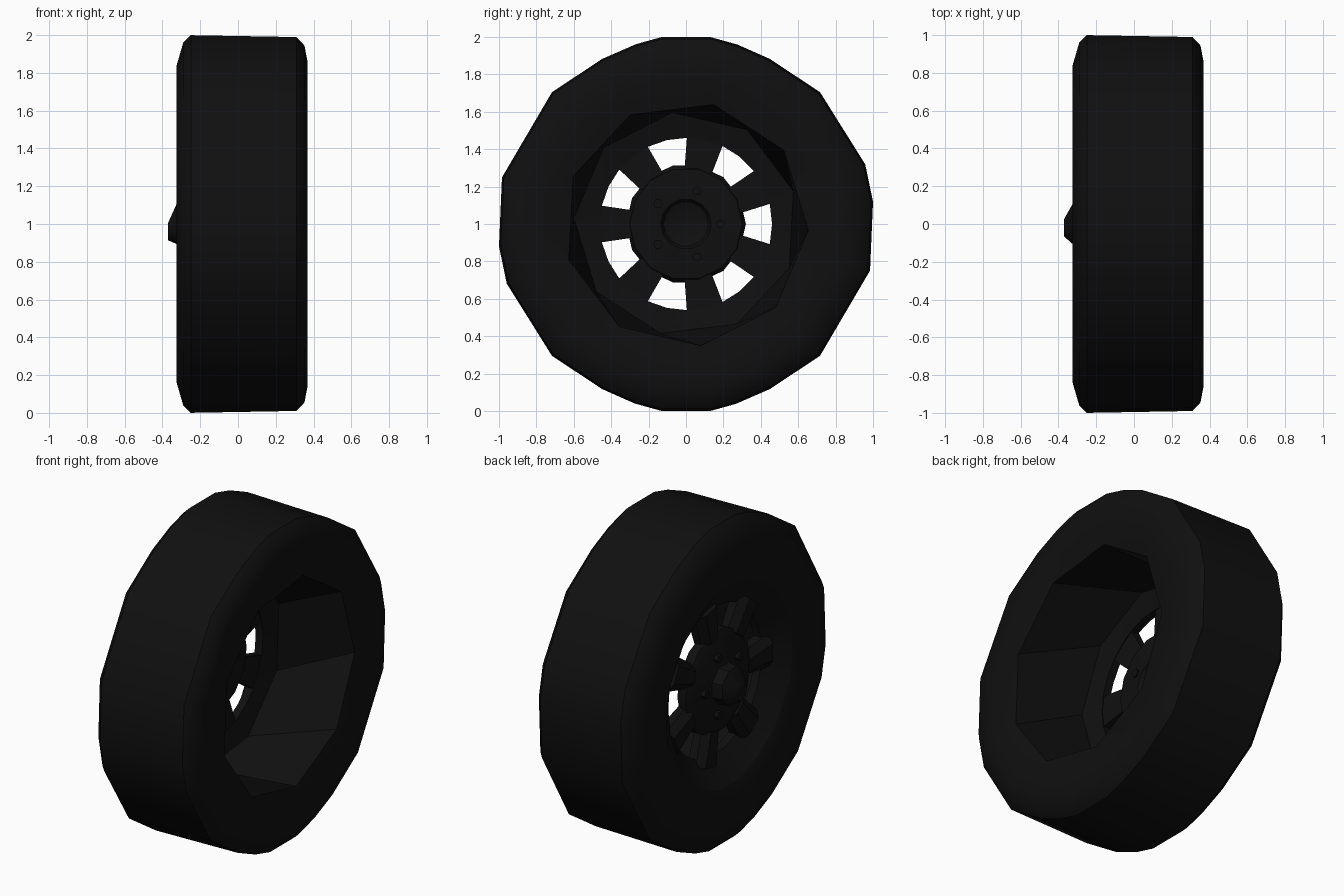
import bpy, bmesh, math
from mathutils import Vector

if "Cube" in bpy.data.objects:
    bpy.data.objects.remove(bpy.data.objects["Cube"])

black = bpy.data.materials.new("wheel_black")
black.diffuse_color = (0.005, 0.005, 0.005, 1)
black.use_nodes = True
black.node_tree.nodes["Principled BSDF"].inputs["Base Color"].default_value = black.diffuse_color

# irregular outline of the tyre: (angle, radius factor) for half a turn
HALF = [(6.8, 1.007), (18.4, 1.01), (44.5, 1.005), (63, .99), (74, .998), (82.6, 1.008),
        (97.4, 1.008), (105.5, .998), (117, .99), (135.5, 1.005), (165.8, 1.015)]
OUTLINE = HALF + [(a + 180, f) for a, f in HALF]


def even(n, start=0):
    return [(start + 360 * i / n, 1) for i in range(n)]


def pos(x, r, deg):
    a = math.radians(deg)
    return Vector((x, r * math.cos(a), 1 + r * math.sin(a)))


def finish(bm, name, smooth=35):
    me = bpy.data.meshes.new(name)
    bm.to_mesh(me)
    bm.free()
    ob = bpy.data.objects.new(name, me)
    bpy.context.collection.objects.link(ob)
    me.materials.append(black)
    bpy.ops.object.select_all(action='DESELECT')
    ob.select_set(True)
    bpy.context.view_layer.objects.active = ob
    if smooth:
        bpy.ops.object.shade_smooth_by_angle(angle=math.radians(smooth))
    return ob


def lathe(name, rings, sign=1, caps=False, smooth=35):
    """Skin rings (x, radius, angles) around the x axis; sign = outward or inward facing."""
    bm = bmesh.new()
    prev = None
    loops = []
    for x, r, angs in rings:
        vs = [bm.verts.new(pos(x, r * f, a)) for a, f in angs]
        n = len(vs)
        es = [bm.edges.new((vs[i], vs[(i + 1) % n])) for i in range(n)]
        if prev:
            pv, pe = prev
            if len(pv) == n:
                for i in range(n):
                    j = (i + 1) % n
                    bm.faces.new((pv[i], pv[j], vs[j], vs[i]))
            else:
                bmesh.ops.bridge_loops(bm, edges=pe + es)
        prev = (vs, es)
        loops.append(vs)
    if caps:
        bm.faces.new(loops[0])
        bm.faces.new(loops[-1])
    bmesh.ops.recalc_face_normals(bm, faces=bm.faces)
    bm.normal_update()
    total = 0
    for f in bm.faces:
        c = f.calc_center_median()
        total += f.normal.dot(Vector((0, c.y, c.z - 1)).normalized()) * f.calc_area()
    if total * sign < 0:
        bmesh.ops.reverse_faces(bm, faces=bm.faces)
    return finish(bm, name, smooth)


MOUTH = even(9, 37)
INNER = even(9, 17)

# tyre: outer sidewall, tread, inner sidewall
lathe("tyre", [(-.30, .62, OUTLINE), (-.325, .70, OUTLINE), (-.325, .84, OUTLINE),
               (-.29, .96, OUTLINE), (-.25, 1.0, OUTLINE), (.31, .99, OUTLINE),
               (.352, .945, OUTLINE), (.368, .86, OUTLINE), (.368, .76, OUTLINE),
               (.345, .655, MOUTH)], smooth=40)

# rim: deep barrel behind, dished lip in front
lathe("rim_barrel", [(.345, .655, MOUTH), (-.12, .60, INNER), (-.15, .46, even(28)),
                     (-.20, .46, even(28)), (-.25, .54, even(28)), (-.30, .62, OUTLINE)],
      sign=-1)

# hub with a recessed bore at the back and a cap in front
hub = even(14)
lathe("hub", [(-.19, .07, hub), (-.17, .12, hub), (-.14, .135, hub), (-.15, .30, hub),
              (-.18, .32, hub), (-.22, .32, hub), (-.245, .27, hub), (-.25, .15, hub),
              (-.26, .13, hub)], caps=True)
cap = lathe("hub_cap", [(-.24, .125, even(8, 22.5)), (-.325, .115, even(8, 22.5)),
                        (-.37, .05, even(8, 22.5))], caps=True)
for v in cap.data.vertices:      # slightly off-centre tip
    if v.co.x < -.35:
        v.co += Vector((0, -.02, -.04))

# seven flared spokes with a raised ridge on the outer face
for k in range(7):
    ang = 360 / 7 * (k + .5)
    a = math.radians(ang)
    radial = Vector((0, math.cos(a), math.sin(a)))
    side = Vector((0, -math.sin(a), math.cos(a)))
    bm = bmesh.new()
    ends = []
    for r, w, edge, ridge, back in ((.29, .074, -.20, -.245, -.155), (.50, .105, -.215, -.25, -.155)):
        shape = [(back, w), (edge, w), (ridge, w * .5), (ridge, -w * .5), (edge, -w), (back, -w)]
        ends.append([bm.verts.new(Vector((x, 0, 1)) + radial * r + side * s) for x, s in shape])
    for i in range(6):
        j = (i + 1) % 6
        bm.faces.new((ends[0][i], ends[0][j], ends[1][j], ends[1][i]))
    bm.faces.new(ends[0])
    bm.faces.new(ends[1])
    bmesh.ops.recalc_face_normals(bm, faces=bm.faces)
    finish(bm, f"spoke_{k + 1}")

# five wheel nuts through the hub
for k in range(5):
    c = pos(0, .185, 72 * k)
    bm = bmesh.new()
    ends = [[bm.verts.new((x, c.y + .025 * math.cos(i * math.pi / 3), c.z + .025 * math.sin(i * math.pi / 3)))
             for i in range(6)] for x in (-.275, -.13)]
    for i in range(6):
        j = (i + 1) % 6
        bm.faces.new((ends[0][i], ends[0][j], ends[1][j], ends[1][i]))
    bm.faces.new(ends[0])
    bm.faces.new(ends[1])
    bmesh.ops.recalc_face_normals(bm, faces=bm.faces)
    finish(bm, f"wheel_nut_{k + 1}", 0)
